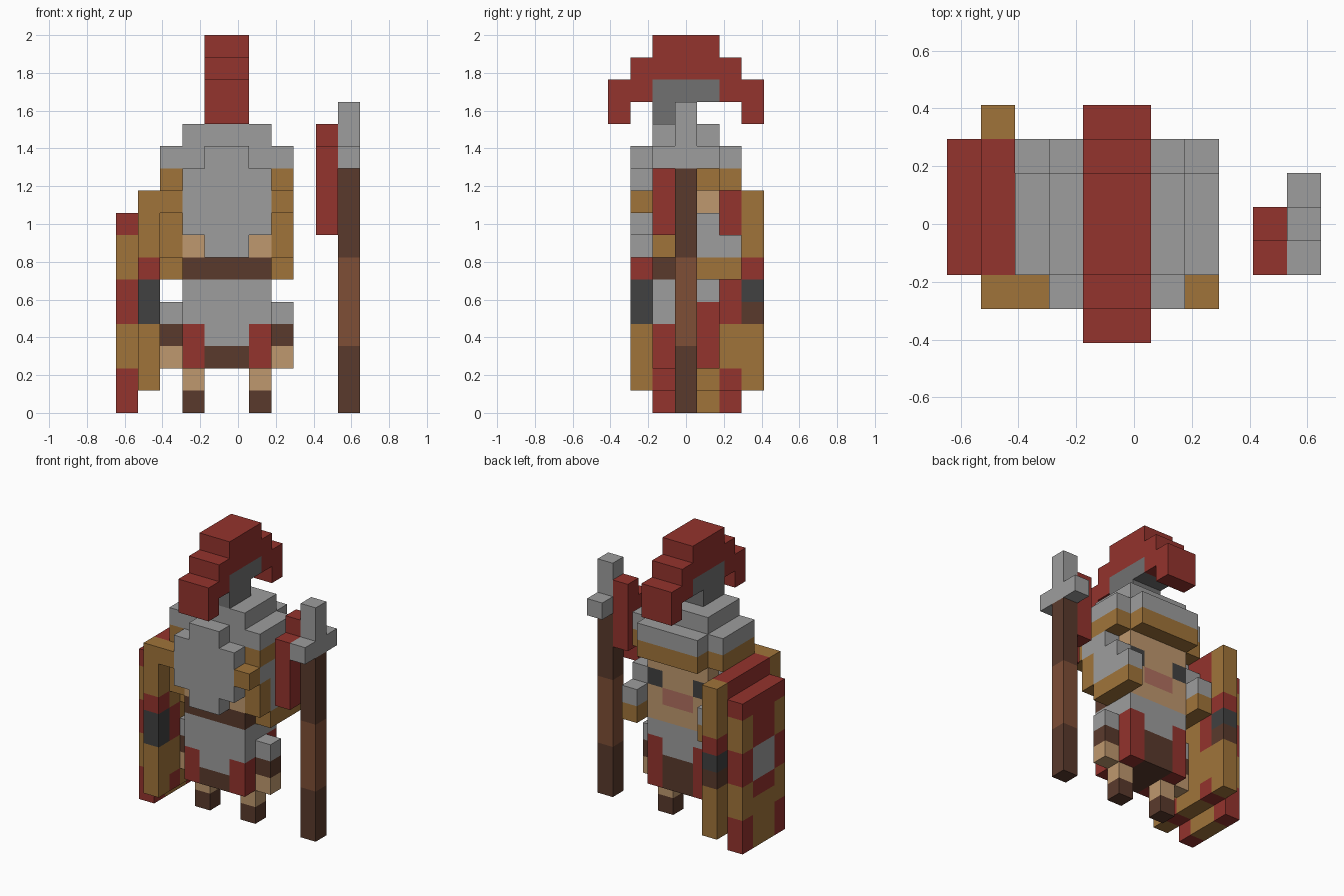
import bpy, bmesh, math
from mathutils import Vector

cube = bpy.data.objects.get("Cube")
if cube:
    bpy.data.objects.remove(cube, do_unlink=True)

U = 2 / 17                      # block size
ORIGIN = Vector((5.5, 3.5, 0))  # grid point placed at x = y = 0

COLOURS = {
    "red": (148, 51, 45), "gold": (160, 116, 58), "steel": (157, 157, 157),
    "dark_steel": (113, 113, 113), "skin": (191, 152, 110),
    "dark_wood": (90, 58, 44), "wood": (126, 78, 54),
    "charcoal": (65, 65, 65), "mouth_pink": (176, 112, 96),
}


def linear(c):
    c /= 255
    return c / 12.92 if c <= 0.04045 else ((c + 0.055) / 1.055) ** 2.4


MATS = {}
for name, rgb in COLOURS.items():
    m = bpy.data.materials.new(name)
    m.use_nodes = True
    col = (*[linear(c) for c in rgb], 1)
    m.diffuse_color = col
    bsdf = m.node_tree.nodes["Principled BSDF"]
    bsdf.inputs["Base Color"].default_value = col
    bsdf.inputs["Roughness"].default_value = 0.9
    MATS[name] = m

PARTS = {}


def part(name, *boxes):
    """Each box: colour, (first, last) block in x, y and z. Later boxes repaint earlier ones."""
    cells = PARTS.setdefault(name, {})
    for colour, xs, ys, zs in boxes:
        for i in range(xs[0], xs[1] + 1):
            for j in range(ys[0], ys[1] + 1):
                for k in range(zs[0], zs[1] + 1):
                    cells[i, j, k] = colour


# Crest arching from front to back, on its holder
part("helmet_crest",
     ("red", (4, 5), (0, 0), (13, 14)), ("red", (4, 5), (1, 1), (14, 15)),
     ("red", (4, 5), (2, 4), (15, 16)),
     ("red", (4, 5), (5, 5), (14, 15)), ("red", (4, 5), (6, 6), (13, 14)))
part("crest_holder",
     ("dark_steel", (4, 5), (2, 4), (14, 14)), ("dark_steel", (4, 5), (2, 3), (13, 13)))

# Helmet dome, gold band and rounded neck plate
part("helmet",
     ("steel", (3, 6), (2, 4), (12, 12)), ("steel", (2, 7), (2, 4), (11, 11)),
     ("steel", (3, 6), (5, 5), (11, 11)),
     ("gold", (2, 7), (2, 4), (10, 10)), ("gold", (3, 6), (5, 5), (10, 10)))
part("neck_plate",
     ("steel", (4, 5), (1, 1), (7, 11)), ("steel", (3, 6), (1, 1), (8, 10)))

# Cheek guards and arms, one on each side
for side, x in (("left", 7), ("right", 2)):
    s = (x, x)
    part(side + "_cheek_guard",
         ("gold", s, (1, 1), (9, 9)), ("steel", s, (2, 3), (9, 9)),
         ("gold", s, (2, 2), (7, 8)), ("steel", s, (3, 4), (8, 8)),
         ("steel", s, (3, 5), (7, 7)), ("gold", s, (3, 5), (6, 6)))
    part(side + "_arm",
         ("steel", s, (3, 3), (4, 4)), ("dark_wood", s, (3, 3), (3, 3)),
         ("skin", s, (3, 3), (2, 2)))

# Head with eyes and mouth
part("head",
     ("skin", (3, 6), (2, 4), (6, 10)), ("dark_wood", (3, 6), (2, 2), (6, 6)),
     ("charcoal", (3, 3), (4, 4), (8, 8)), ("charcoal", (6, 6), (4, 4), (8, 8)),
     ("mouth_pink", (4, 5), (4, 4), (7, 7)))

# Torso with skirt and red corner strips
part("torso",
     ("steel", (3, 6), (2, 4), (4, 5)), ("dark_wood", (3, 6), (2, 4), (2, 3)),
     ("steel", (4, 5), (2, 2), (3, 3)))
for x in (3, 6):
    part("torso",
         ("red", (x, x), (2, 2), (2, 3)), ("red", (x, x), (4, 4), (2, 4)))

# Legs
for side, x in (("left", 6), ("right", 3)):
    part(side + "_leg",
         ("skin", (x, x), (3, 3), (1, 1)), ("dark_wood", (x, x), (3, 3), (0, 0)))

# Shield: outer checkered layer
part("shield_outer", ("gold", (0, 0), (2, 5), (0, 7)), ("red", (0, 0), (2, 5), (8, 8)),
     ("red", (0, 0), (3, 4), (3, 7)), ("steel", (0, 0), (3, 4), (4, 5)))
# Shield: wider inner layer with banded rims
part("shield_inner", ("gold", (1, 1), (1, 6), (1, 9)), ("red", (1, 1), (2, 5), (8, 9)))
for y in (2, 5):
    for z in ((0, 1), (4, 5)):
        part("shield_outer", ("red", (0, 0), (y, y), z))
    part("shield_inner", ("red", (1, 1), (y, y), (1, 1)),
         ("red", (1, 1), (y, y), (4, 5)))
for y in (1, 6):
    part("shield_inner", ("charcoal", (1, 1), (y, y), (4, 5)),
         ("red", (1, 1), (y, y), (6, 6)))
part("shield_inner", ("dark_wood", (1, 1), (6, 6), (4, 4)))

# Spear with cross-shaped head and a pennant
part("spear_shaft",
     ("dark_wood", (10, 10), (3, 3), (0, 10)), ("wood", (10, 10), (3, 3), (3, 6)))
part("spear_head",
     ("steel", (10, 10), (2, 4), (11, 11)), ("steel", (10, 10), (3, 3), (12, 13)))
part("spear_pennant",
     ("red", (9, 9), (2, 2), (8, 11)), ("red", (9, 9), (3, 3), (9, 12)))

SOLID = {c for cells in PARTS.values() for c in cells}


def build(name, cells):
    """Make one object from its blocks, keeping only the faces that are exposed."""
    bm = bmesh.new()
    names = sorted(set(cells.values()))
    for cell, colour in cells.items():
        for axis in range(3):
            for sign in (-1, 1):
                n = Vector((0, 0, 0))
                n[axis] = sign
                if tuple(int(a + b) for a, b in zip(cell, n)) in SOLID:
                    continue
                centre = Vector(cell) + Vector((0.5, 0.5, 0.5)) + n * 0.5
                u, v = Vector((0, 0, 0)), Vector((0, 0, 0))
                u[(axis + 1) % 3] = 0.5
                v[(axis + 2) % 3] = 0.5 * sign
                ring = [centre - u - v, centre + u - v, centre + u + v, centre - u + v]
                f = bm.faces.new([bm.verts.new((p - ORIGIN) * U) for p in ring])
                f.material_index = names.index(colour)
    bmesh.ops.remove_doubles(bm, verts=bm.verts, dist=1e-4)
    bmesh.ops.dissolve_limit(bm, angle_limit=math.radians(1), verts=bm.verts,
                             edges=bm.edges, delimit={'MATERIAL'})
    mesh = bpy.data.meshes.new(name)
    bm.to_mesh(mesh)
    bm.free()
    for n in names:
        mesh.materials.append(MATS[n])
    bpy.context.scene.collection.objects.link(bpy.data.objects.new(name, mesh))


for part_name, part_cells in PARTS.items():
    build(part_name, part_cells)
